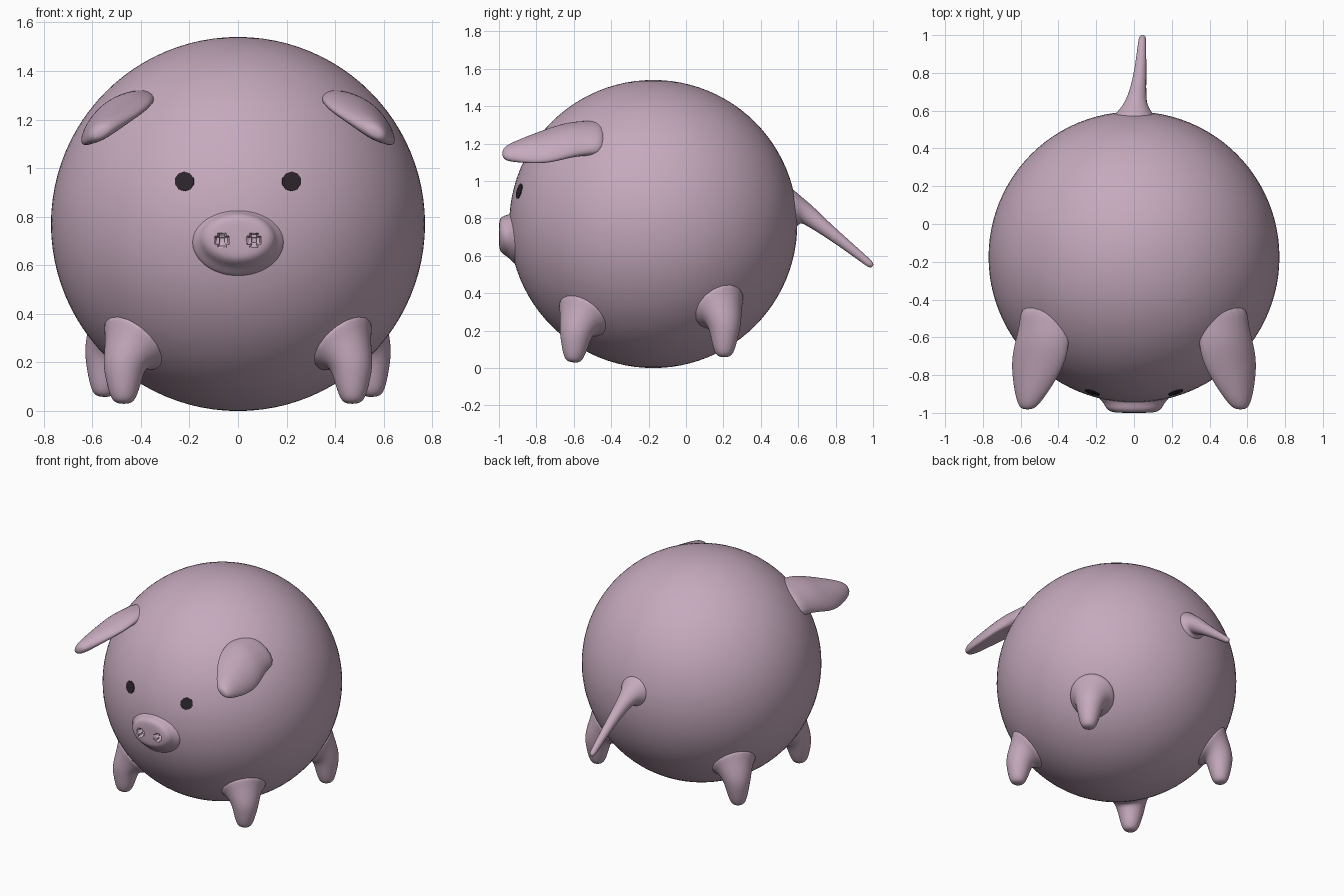
import bpy, bmesh, math
from mathutils import Vector

if "Cube" in bpy.data.objects:
    bpy.data.objects.remove(bpy.data.objects["Cube"])

CENTRE, R = Vector((0, -0.175, 0.77)), 0.77


def material(name, rgb):
    m = bpy.data.materials.new(name)
    m.diffuse_color = (*rgb, 1)
    m.use_nodes = True
    m.node_tree.nodes["Principled BSDF"].inputs["Base Color"].default_value = m.diffuse_color
    return m


PINK = material("dusty pink", (0.56, 0.40, 0.51))
DARK = material("dark eye", (0.025, 0.018, 0.024))


def add_object(name, bm, mat, subdiv=0):
    bmesh.ops.recalc_face_normals(bm, faces=bm.faces)
    for f in bm.faces:
        f.smooth = True
    me = bpy.data.meshes.new(name)
    bm.to_mesh(me)
    bm.free()
    me.materials.append(mat)
    ob = bpy.data.objects.new(name, me)
    bpy.context.collection.objects.link(ob)
    if subdiv:
        mod = ob.modifiers.new("smooth", 'SUBSURF')
        mod.levels = mod.render_levels = subdiv
    return ob


def loft(name, rings, subdiv=2):
    """Skin a list of equal-length point rings and cap both ends."""
    bm = bmesh.new()
    loops = [[bm.verts.new(p) for p in ring] for ring in rings]
    n = len(loops[0])
    for a, b in zip(loops, loops[1:]):
        for i in range(n):
            bm.faces.new((a[i], a[(i + 1) % n], b[(i + 1) % n], b[i]))
    bm.faces.new(loops[0])
    bm.faces.new(loops[-1])
    return add_object(name, bm, PINK, subdiv)


def ring(c, u, v, n=16):
    return [c + u * math.cos(2 * math.pi * i / n) + v * math.sin(2 * math.pi * i / n) for i in range(n)]


def limb(name, stations):
    """Round tube through (point, radius) stations, flared where it leaves the body."""
    pts = [Vector(p) for p, _ in stations]
    rings = []
    for i, (p, (_, r)) in enumerate(zip(pts, stations)):
        t = (pts[min(i + 1, len(pts) - 1)] - pts[max(i - 1, 0)]).normalized()
        if i < 2:
            t = (p - CENTRE).normalized()
        u = t.cross(Vector((0, 1, 0.3))).normalized()
        rings.append(ring(p, u * r, t.cross(u) * r))
    return loft(name, rings)


# body
bm = bmesh.new()
bmesh.ops.create_uvsphere(bm, u_segments=96, v_segments=48, radius=R)
bmesh.ops.translate(bm, verts=bm.verts, vec=CENTRE)
add_object("body", bm, PINK)

# legs: flared root on the body, rounded foot
for side, s in (("left", 1), ("right", -1)):
    for which, root, foot in (("front", (0.44, -0.56, 0.27), (0.472, -0.602, 0.03)),
                              ("back", (0.51, 0.185, 0.32), (0.553, 0.203, 0.058))):
        p = Vector((root[0] * s, root[1], root[2]))
        f = Vector((foot[0] * s, foot[1], foot[2]))
        nrm = (p - CENTRE).normalized()
        k = p + nrm * 0.05
        limb(f"{which}_leg_{side}", [
            (p - nrm * 0.035, 0.18), (p + nrm * 0.005, 0.128),
            (k.lerp(f, 0.2), 0.094), (k.lerp(f, 0.5), 0.077),
            (k.lerp(f, 0.8), 0.06), (k.lerp(f, 0.96), 0.043), (f, 0.018)])

# tail
limb("tail", [((0, 0.555, 0.86), 0.13), ((0.002, 0.6, 0.855), 0.085),
              ((0.012, 0.65, 0.82), 0.055), ((0.024, 0.72, 0.765), 0.042),
              ((0.036, 0.84, 0.672), 0.03), ((0.043, 0.96, 0.575), 0.022),
              ((0.045, 0.988, 0.552), 0.019), ((0.046, 0.998, 0.543), 0.008)])

# ears: drooping leaves pointing forward, bent across their width
for side, s in (("left", 1), ("right", -1)):
    across, up = Vector((0.87 * s, 0, -0.5)), Vector((0.5 * s, 0, 0.87))
    rings = []
    # y, centre x, centre z, half width, half thickness, bend
    for y, x, z, w, t, b in ((-0.42, 0.47, 1.23, 0.15, 0.07, 0.0),
                             (-0.52, 0.475, 1.235, 0.15, 0.065, 0.01),
                             (-0.62, 0.50, 1.24, 0.165, 0.055, 0.03),
                             (-0.72, 0.52, 1.215, 0.168, 0.05, 0.035),
                             (-0.82, 0.54, 1.19, 0.135, 0.045, 0.03),
                             (-0.91, 0.555, 1.165, 0.09, 0.042, 0.015),
                             (-0.965, 0.563, 1.15, 0.055, 0.034, 0.005),
                             (-0.982, 0.565, 1.147, 0.025, 0.015, 0.0)):
        c = Vector((x * s, y, z))
        rings.append([p - up * b * ((p - c).dot(across) / w) ** 2
                      for p in ring(c, across * w, up * t)])
    loft(f"ear_{side}", rings)

# snout: flared oval stub with a flat front
rings = []
for y, w, h, z in ((-0.89, 0.21, 0.165, 0.70), (-0.925, 0.185, 0.138, 0.70),
                   (-0.95, 0.16, 0.115, 0.705), (-0.975, 0.15, 0.105, 0.71),
                   (-0.993, 0.128, 0.09, 0.713), (-0.999, 0.095, 0.068, 0.713),
                   (-1.0, 0.04, 0.03, 0.713)):
    rings.append(ring(Vector((0, y, z)), Vector((w, 0, 0)), Vector((0, 0, h)), 24))
snout = loft("snout", rings)

# nostrils: two squarish pits cut into the snout
bm = bmesh.new()
for s in (1, -1):
    cube = bmesh.ops.create_cube(bm, size=1)["verts"]
    for v in cube:
        k = 1 if v.co.y < 0 else 0.55
        v.co = Vector((s * 0.066 + v.co.x * 0.075 * k, -0.995 + v.co.y * 0.09, 0.703 + v.co.z * 0.075 * k))
bmesh.ops.bevel(bm, geom=bm.edges[:], offset=0.012, segments=2, affect='EDGES')
cutter = add_object("nostril_cutter", bm, PINK)
cutter.hide_render = True
cutter.hide_set(True)
mod = snout.modifiers.new("nostrils", 'BOOLEAN')
mod.operation, mod.object, mod.solver = 'DIFFERENCE', cutter, 'EXACT'

# eyes: thin dark discs following the body surface
for side, s in (("left", 1), ("right", -1)):
    bm = bmesh.new()
    loops = []
    for depth, r in ((-0.003, 0.04), (0.004, 0.04), (0.004, 0.02)):
        loop = []
        for i in range(10):
            a = 2 * math.pi * (i + 0.5) / 10
            d = Vector((s * 0.22 + r * math.cos(a), 0, 0.175 + r * math.sin(a)))
            d.y = -math.sqrt(R * R - d.length_squared)
            loop.append(bm.verts.new(CENTRE + d * (1 + depth / R)))
        loops.append(loop)
    for a, b in zip(loops, loops[1:]):
        for i in range(10):
            bm.faces.new((a[i], a[(i + 1) % 10], b[(i + 1) % 10], b[i]))
    bm.faces.new(loops[-1])
    add_object(f"eye_{side}", bm, DARK)

# keep the nostril and eye rims crisp
for ob in bpy.data.objects:
    if ob.name.startswith(("eye", "snout")):
        bpy.ops.object.select_all(action='DESELECT')
        ob.select_set(True)
        bpy.context.view_layer.objects.active = ob
        bpy.ops.object.shade_smooth_by_angle(angle=math.radians(40))
